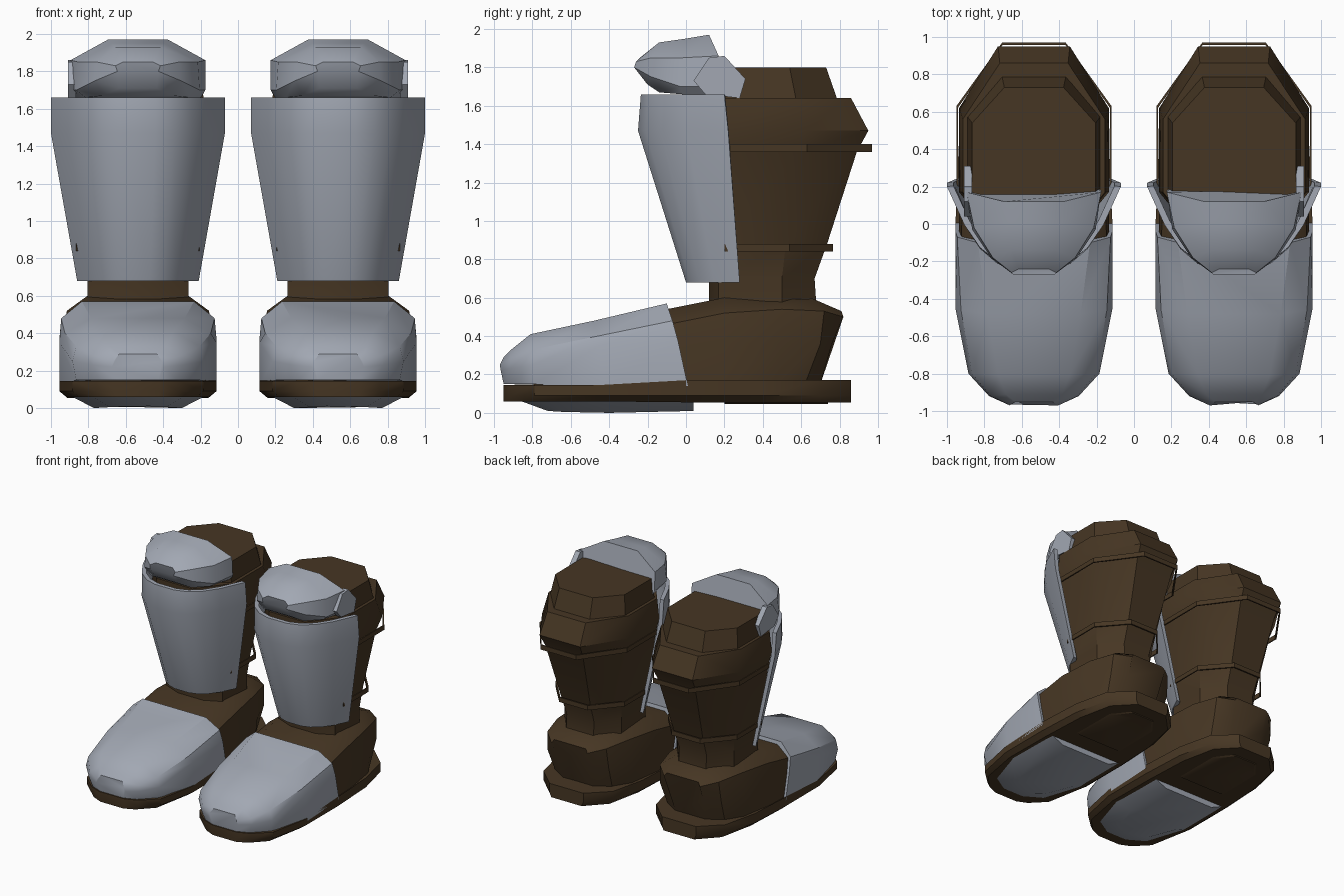
import bpy, bmesh, math
from mathutils import Vector

if "Cube" in bpy.data.objects:
    bpy.data.objects.remove(bpy.data.objects["Cube"])

BOOT_X = 0.535


def material(name, color):
    mat = bpy.data.materials.new(name)
    mat.use_nodes = True
    mat.diffuse_color = (*color, 1)
    bsdf = next(n for n in mat.node_tree.nodes if n.type == "BSDF_PRINCIPLED")
    bsdf.inputs["Base Color"].default_value = (*color, 1)
    bsdf.inputs["Roughness"].default_value = 0.7
    return mat


STEEL = material("steel grey", (0.36, 0.39, 0.45))
LEATHER = material("brown leather", (0.062, 0.037, 0.017))


def loft(name, rings, mat, symmetric=True, angle=35):
    """Skin a row of closed rings; half rings are mirrored across the boot's middle."""
    if symmetric:
        rings = [ring + [(-x, y, z) for x, y, z in reversed(ring)] for ring in rings]
    for side, prefix in ((1, "left_"), (-1, "right_")):
        bm = bmesh.new()
        rows = [[bm.verts.new((side * (x + BOOT_X), y, z)) for x, y, z in ring]
                for ring in rings]
        count = len(rows[0])
        for low, high in zip(rows, rows[1:]):
            for i in range(count):
                j = (i + 1) % count
                bm.faces.new((low[i], low[j], high[j], high[i]))
        bm.faces.new(rows[0])
        bm.faces.new(rows[-1])
        bmesh.ops.recalc_face_normals(bm, faces=bm.faces)
        mesh = bpy.data.meshes.new(prefix + name)
        bm.to_mesh(mesh)
        bm.free()
        mesh.materials.append(mat)
        obj = bpy.data.objects.new(prefix + name, mesh)
        bpy.context.collection.objects.link(obj)
        bpy.ops.object.select_all(action="DESELECT")
        obj.select_set(True)
        bpy.context.view_layer.objects.active = obj
        bpy.ops.object.shade_smooth_by_angle(angle=math.radians(angle))


def shell(chain, z, thickness):
    """Half ring of a thin curved wall, from an outline starting at the middle."""
    centre = Vector((0, 0.25))
    inner = []
    for x, y in chain:
        p = Vector((x, y))
        p -= (p - centre).normalized() * thickness
        inner.append((p.x, p.y, z))
    return [(x, y, z) for x, y in chain] + inner[::-1]


# Sole with a chamfered lower rim and a slightly raised rear
outline = [(.12, -.95), (.22, -.91), (.35, -.79), (.42, -.45), (.42, 0),
           (.40, .4), (.33, .7), (.16, .86)]


def sole_ring(scale, z, rise):
    return [(x * scale, y, z + (rise if y >= 0 else 0)) for x, y in outline]


loft("sole", [sole_ring(.9, .06, -.005), sole_ring(1, .09, 0), sole_ring(1, .145, .025)],
     LEATHER)

# Steel plate under the ball of the foot, and a heel pad
loft("sole_plate", [
    [(.06, -.72, .01), (.15, -.64, .005), (.235, -.4, 0), (.235, .04, .01)],
    [(.1, -.87, .065), (.25, -.78, .065), (.37, -.45, .07), (.37, .04, .07)],
], STEEL)
loft("heel_pad", [[(w, .2, z), (w, .6, z), (w / 2, .74, z)]
                  for w, z in ((.2, .047), (.23, .06))], LEATHER)

# Leather foot, lofted from instep to heel
loft("foot", [
    [(.40, -.15, .14), (.40, -.15, .36), (.39, -.15, .45), (.27, -.15, .53)],
    [(.40, .2, .15), (.40, .2, .36), (.38, .2, .52), (.27, .2, .60)],
    [(.36, .48, .15), (.37, .5, .36), (.34, .5, .54), (.25, .48, .59)],
    [(.27, .62, .15), (.29, .7, .36), (.28, .72, .53), (.2, .66, .595)],
    [(.14, .7, .15), (.16, .76, .36), (.17, .82, .5), (.15, .81, .53)],
], LEATHER)

# Steel toe cap with a slanted rear edge
loft("toe_cap", [
    [(.11, -.95, .15), (.14, -.965, .22), (.13, -.97, .25), (.10, -.95, .29)],
    [(.21, -.91, .15), (.24, -.92, .23), (.23, -.92, .28), (.15, -.91, .33)],
    [(.33, -.79, .15), (.35, -.8, .25), (.33, -.8, .33), (.19, -.81, .41)],
    [(.42, -.42, .12), (.42, -.45, .35), (.39, -.46, .40), (.25, -.48, .48)],
    [(.42, .01, .14), (.42, -.04, .37), (.41, -.07, .48), (.30, -.1, .57)],
], STEEL)


# Leather leg and collar: octagonal rings of height, width, front, shoulder, back
def leg_ring(z, width, front, shoulder, back):
    return [(width * .45, front, z), (width, max(front, .17), z),
            (width, shoulder, z), (width * .48, back, z)]


loft("leg", [leg_ring(*row) for row in (
    (.55, .27, .12, .5, .68), (.7, .27, .12, .5, .67), (.88, .29, .08, .52, .735),
    (1.36, .37, -.06, .58, .89), (1.47, .4, -.1, .62, .95), (1.64, .38, -.1, .56, .86),
)], LEATHER)
loft("collar", [leg_ring(1.6, .36, .05, .58, .80), leg_ring(1.8, .33, .05, .54, .73)],
     LEATHER)

# Thin hoops standing off the back of the leg
for name, z, width, shoulder, back in (("upper_hoop", 1.36, .415, .63, .97),
                                       ("lower_hoop", .84, .33, .54, .765)):
    path = [(width * .41, back), (width, shoulder), (width, .2)]
    loft(name, [shell(path, z, .012), shell(path, z + .04, .012)], LEATHER)

# Curved steel shin guard, widening upwards
guard_curve = [(.2, 1), (.42, .92), (.62, .75), (.8, .47), (1, 0)]


def guard_ring(z, width, front, rear):
    return shell([(width * u, rear + (front - rear) * v) for u, v in guard_curve], z, .035)


loft("shin_guard", [guard_ring(.68, .325, 0, .28), guard_ring(1.47, .465, -.25, .22),
                    guard_ring(1.66, .465, -.235, .2)], STEEL, angle=45)

# Faceted steel knee cap, lofted from its tip to its rear
loft("knee_cap", [
    [(.1, -.2, 1.71), (.11, -.27, 1.8), (.12, -.26, 1.83), (.08, -.24, 1.85)],
    [(.19, -.14, 1.67), (.23, -.18, 1.75), (.22, -.18, 1.85), (.12, -.14, 1.93)],
    [(.28, -.02, 1.66), (.33, -.03, 1.70), (.32, -.02, 1.85), (.14, 0, 1.95)],
    [(.34, .19, 1.66), (.36, .18, 1.70), (.36, .17, 1.86), (.16, .12, 1.97)],
], STEEL)

# Small plate on the outer side of each knee
flap = [(.04, 1.73), (.12, 1.85), (.2, 1.86), (.31, 1.74), (.28, 1.64), (.1, 1.66)]
loft("knee_flap", [[(x, y, z) for y, z in flap] for x in (.33, .375)], STEEL,
     symmetric=False)
